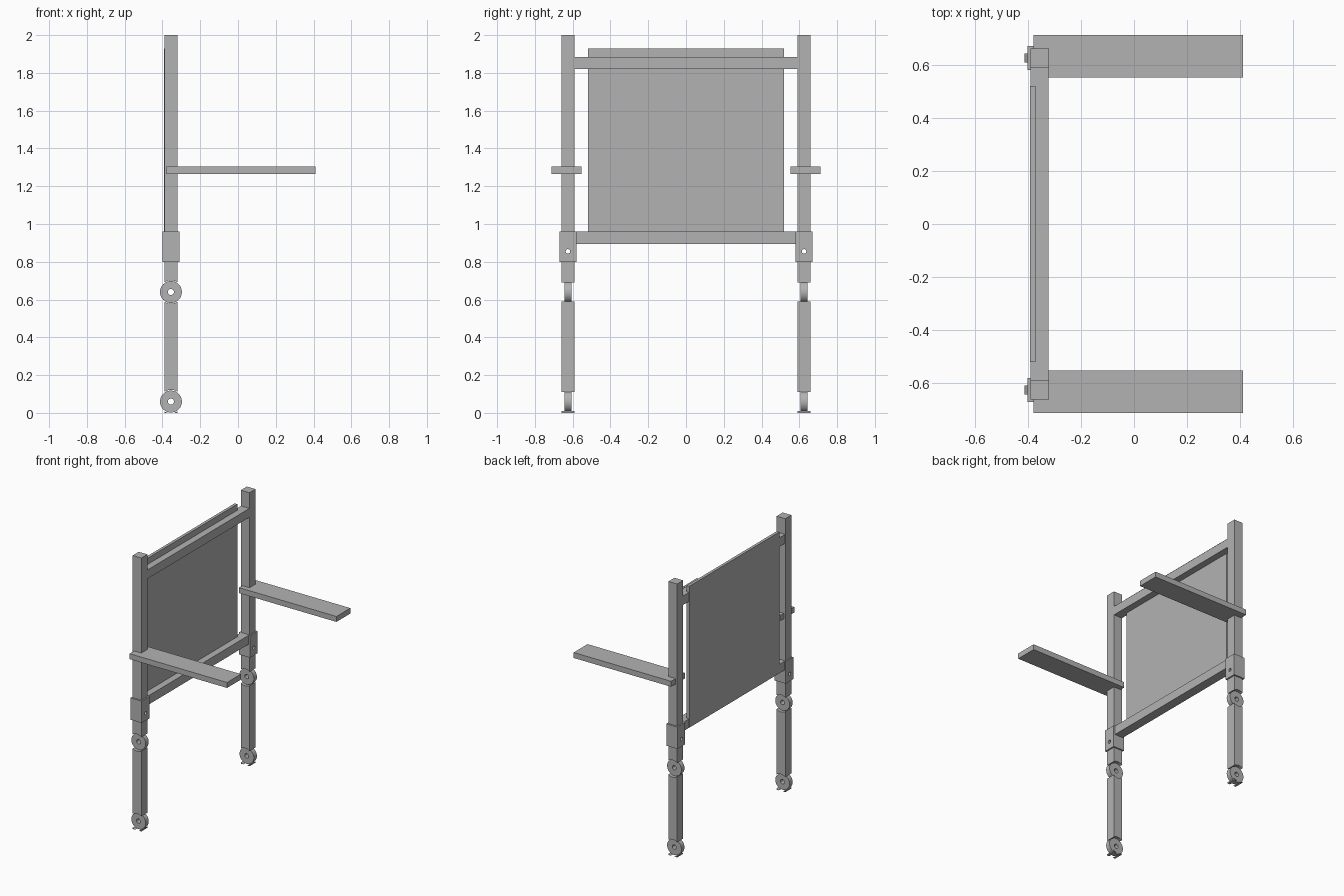
import bpy, math
from mathutils import Vector

cube = bpy.data.objects.get("Cube")
if cube:
    bpy.data.objects.remove(cube, do_unlink=True)

grey = bpy.data.materials.new("plain grey")
grey.use_nodes = True
COLOUR = (0.45, 0.45, 0.45, 1)
grey.diffuse_color = COLOUR
grey.node_tree.nodes["Principled BSDF"].inputs["Base Color"].default_value = COLOUR

POST_X, POST_Y, HALF = -0.355, 0.625, 0.035
KNEE_Z, ANKLE_Z = 0.64, 0.06


def box(name, x, y, z):
    """Box from (low, high) pairs on each axis."""
    lo, hi = (Vector(p) for p in zip(x, y, z))
    bpy.ops.mesh.primitive_cube_add(size=1, location=(lo + hi) / 2)
    ob = bpy.context.object
    ob.name = name
    ob.scale = hi - lo
    bpy.ops.object.transform_apply(location=False, rotation=False, scale=True)
    ob.data.materials.append(grey)
    return ob


def cylinder(name, centre, radius, depth, axis):
    turn = (math.pi / 2, 0, 0) if axis == "y" else (0, math.pi / 2, 0)
    bpy.ops.mesh.primitive_cylinder_add(vertices=48, radius=radius, depth=depth,
                                        location=centre, rotation=turn)
    ob = bpy.context.object
    ob.name = name
    ob.data.materials.append(grey)
    return ob


def cut(ob, cutter):
    mod = ob.modifiers.new("cut", "BOOLEAN")
    mod.operation = "DIFFERENCE"
    mod.solver = "EXACT"
    mod.object = cutter
    cutter.hide_render = True
    cutter.hide_set(True)


def around(c, half):
    return (c - half, c + half)


# Two identical sides: post, sleeve, joint discs and arm
for side, sign in (("right", -1), ("left", 1)):
    y = sign * POST_Y
    post = box(f"{side}_post", around(POST_X, HALF), around(y, HALF), (0, 2))
    sleeve = box(f"{side}_sleeve", around(POST_X, 0.045), around(y, 0.045), (0.80, 0.96))
    box(f"{side}_arm", (-0.378, 0.41), around(sign * 0.632, 0.08), (1.265, 1.305))

    # Pin hole through sleeve and post
    pin = cylinder(f"{side}_pin_cutter", (POST_X, y, 0.855), 0.012, 0.3, "x")
    cut(sleeve, pin)
    cut(post, pin)

    # Round joints set into gaps in the post
    for joint, z in (("knee", KNEE_Z), ("ankle", ANKLE_Z)):
        centre = (POST_X, y, z)
        cut(post, cylinder(f"{side}_{joint}_gap_cutter", centre, 0.062, 0.2, "y"))
        disc = cylinder(f"{side}_{joint}_disc", centre, 0.058, 0.035, "y")
        cut(disc, cylinder(f"{side}_{joint}_hole_cutter", centre, 0.016, 0.2, "y"))
        bpy.ops.object.select_all(action="DESELECT")
        disc.select_set(True)
        bpy.context.view_layer.objects.active = disc
        bpy.ops.object.shade_smooth_by_angle(angle=math.radians(30))

# Cross rails and back panel
INNER = POST_Y - HALF
for name, z in (("top_rail", (1.82, 1.885)), ("bottom_rail", (0.895, 0.96))):
    box(name, around(POST_X, HALF - 0.001), (-INNER, INNER), z)
box("back_panel", (-0.391, -0.37), (-0.52, 0.52), (0.896, 1.93))
